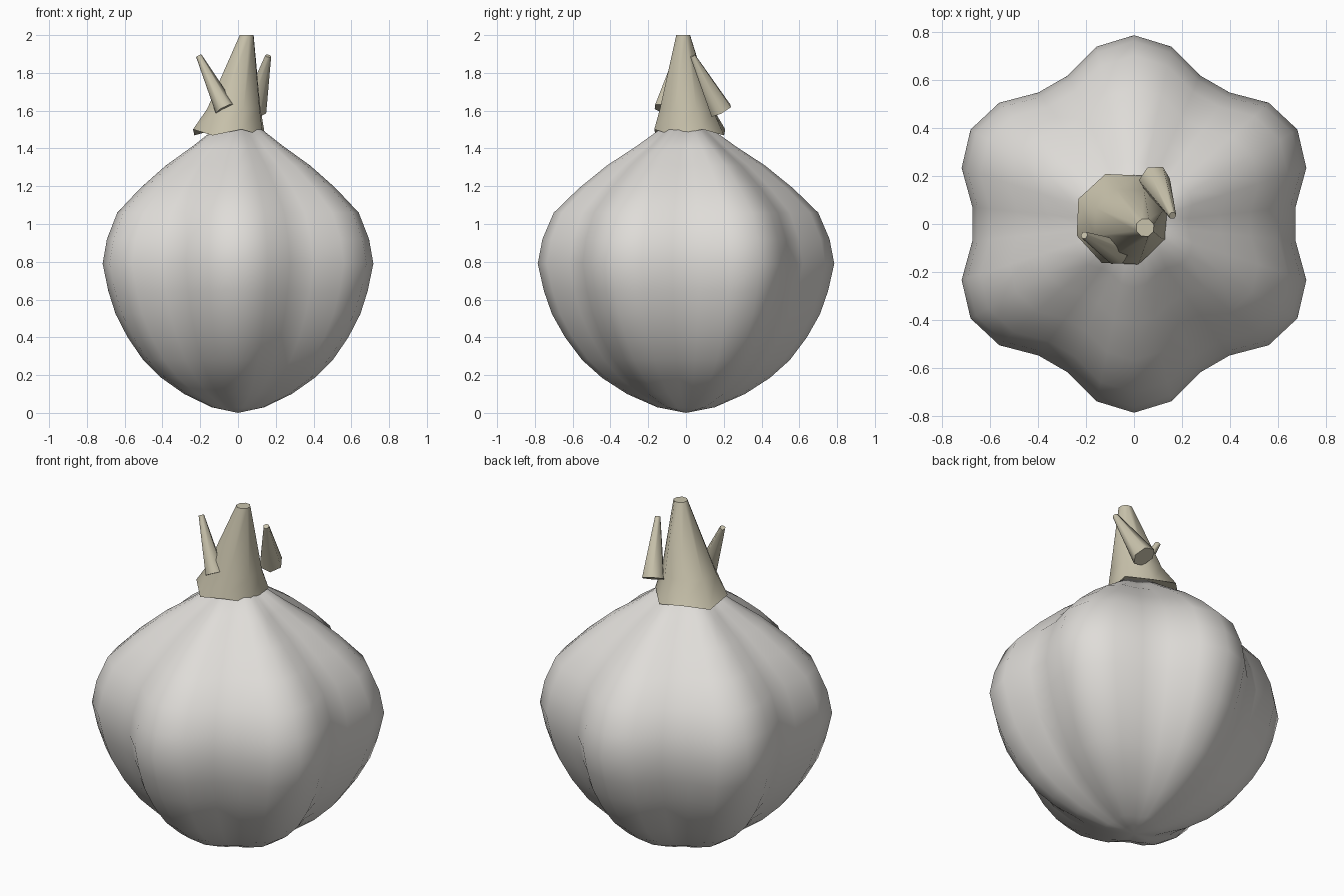
import bpy, bmesh, math
from mathutils import Vector

if "Cube" in bpy.data.objects:
    bpy.data.objects.remove(bpy.data.objects["Cube"])


def material(name, rgb):
    m = bpy.data.materials.new(name)
    m.diffuse_color = (*rgb, 1)
    m.use_nodes = True
    m.node_tree.nodes["Principled BSDF"].inputs["Base Color"].default_value = m.diffuse_color
    return m


def loft(name, rings, mat, pole=None, angle=60):
    """Skin closed rings of points; start with a pole point or a flat cap, end with a cap."""
    bm = bmesh.new()
    loops = [[bm.verts.new(p) for p in ring] for ring in rings]
    n = len(loops[0])
    if pole:
        p = bm.verts.new(pole)
        for i in range(n):
            bm.faces.new((p, loops[0][(i + 1) % n], loops[0][i]))
    else:
        bm.faces.new(loops[0][::-1])
    for a, b in zip(loops, loops[1:]):
        for i in range(n):
            j = (i + 1) % n
            bm.faces.new((a[i], a[j], b[j], b[i]))
    bm.faces.new(loops[-1])
    bmesh.ops.recalc_face_normals(bm, faces=bm.faces)
    me = bpy.data.meshes.new(name)
    bm.to_mesh(me)
    bm.free()
    ob = bpy.data.objects.new(name, me)
    bpy.context.collection.objects.link(ob)
    me.materials.append(mat)
    bpy.ops.object.select_all(action='DESELECT')
    ob.select_set(True)
    bpy.context.view_layer.objects.active = ob
    bpy.ops.object.shade_smooth_by_angle(angle=math.radians(angle))
    return ob


def circle(c, r, n, axis=Vector((0, 0, 1)), phase=0.0):
    q = Vector((0, 0, 1)).rotation_difference(axis)
    return [Vector(c) + q @ Vector((r * math.cos(phase + i * math.tau / n),
                                    r * math.sin(phase + i * math.tau / n), 0)) for i in range(n)]


skin = material("bulb_skin", (0.74, 0.72, 0.69))
husk = material("dry_stem", (0.58, 0.54, 0.41))

# Bulb: six lobes, five segments per lobe
profile = [(.153, .03), (.312, .10), (.444, .185), (.55, .28), (.64, .40), (.71, .524),
           (.752, .645), (.785, .79), (.76, .92), (.70, 1.06), (.566, 1.19),
           (.418, 1.31), (.265, 1.41), (.14, 1.50)]
lobe = [1, .96, .861, .861, .96]
rings = []
for r, z in profile:
    rings.append([(r * lobe[i % 5] * math.cos(math.pi / 2 + i * math.tau / 30),
                   r * lobe[i % 5] * math.sin(math.pi / 2 + i * math.tau / 30), z)
                  for i in range(30)])
loft("garlic_bulb", rings, skin, pole=(0, 0, .0))

# Stem: leaning cone with a flared, uneven hem
base = circle((-.05, .02, 1.485), .2, 8, phase=.35)
for i, p in enumerate(base):
    p.z += .016 * (-1) ** i
loft("stem", [base, circle((-.022, .003, 1.61), .15, 8, phase=.35),
              circle((.046, -.015, 2.0), .039, 8, phase=.35)], husk)

# Small dry leaf stubs beside the stem
for name, a, b, r in (("left_stub", (-.068, -.118, 1.61), (-.207, -.047, 1.89), .055),
                      ("right_stub", (.085, .185, 1.6), (.16, .035, 1.89), .066)):
    axis = (Vector(b) - Vector(a)).normalized()
    loft(name, [circle(a, r, 6, axis), circle(b, .016, 6, axis)], husk)
